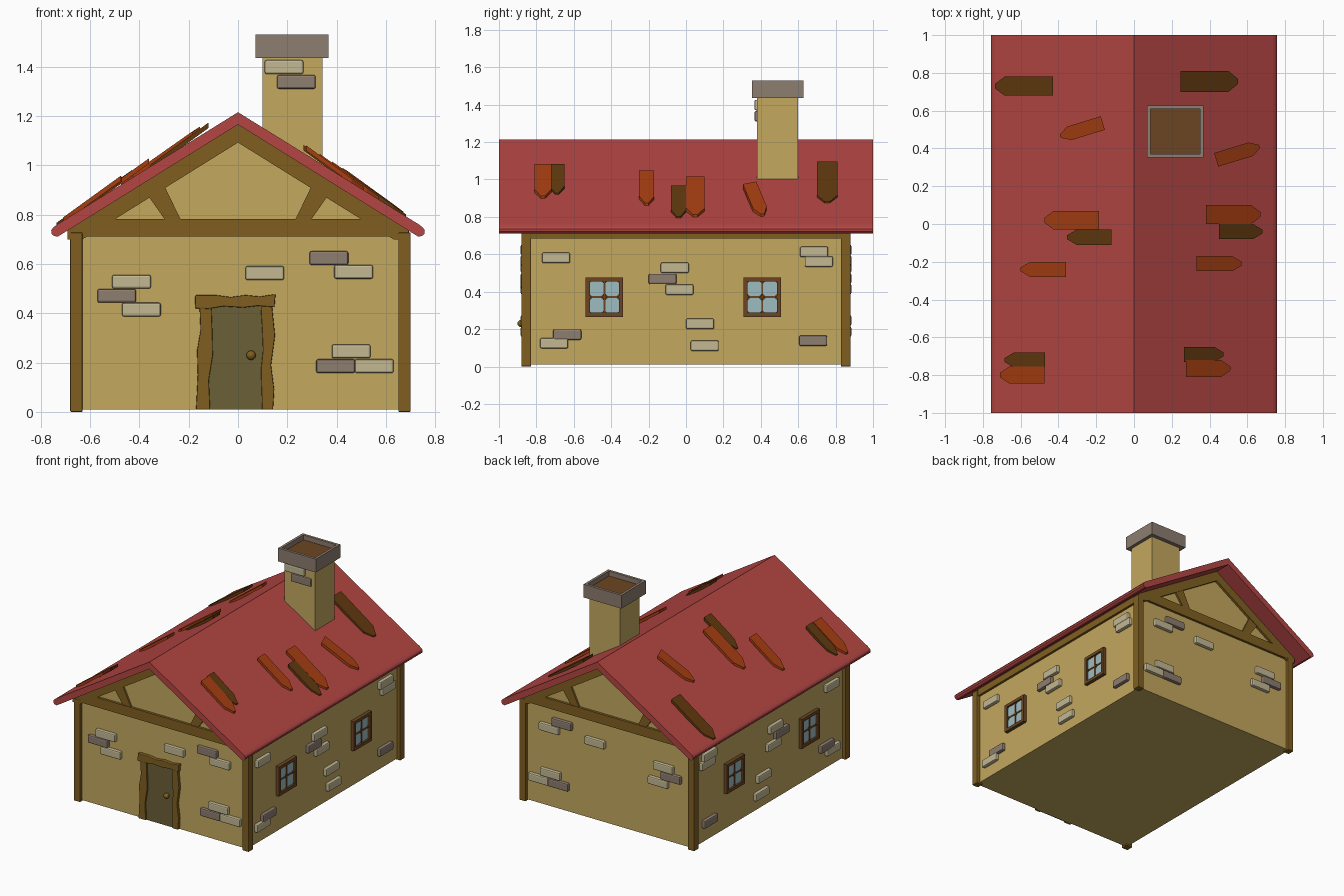
import bpy, bmesh, math
from mathutils import Vector

if "Cube" in bpy.data.objects:
    bpy.data.objects.remove(bpy.data.objects["Cube"])


def material(name, hex_code):
    m = bpy.data.materials.new(name)
    srgb = [int(hex_code[i:i + 2], 16) / 255 for i in (0, 2, 4)]
    m.diffuse_color = [((c + 0.055) / 1.055) ** 2.4 if c > 0.04 else c / 12.92 for c in srgb] + [1]
    m.use_nodes = True
    m.node_tree.nodes["Principled BSDF"].inputs["Base Color"].default_value = m.diffuse_color
    return m


WALL = material("plaster", "C4A85E")
ROOF = material("roof red", "B34643")
WOOD = material("timber", "805F20")
FRAME = material("window brown", "6C4522")
DARK_TILE = material("dark shingle", "60390E")
ORANGE_TILE = material("orange shingle", "A63E11")
LIGHT = material("pale brick", "C3B894")
GREY = material("grey brick", "8D7D70")
GLASS = material("glass", "9DBCC1")
DOOR = material("door olive", "6B6038")
CX = 0.01          # the walls sit slightly right of the roof


def finish(name, bm, mat, bevel=0.0, segments=2):
    bmesh.ops.recalc_face_normals(bm, faces=bm.faces)
    me = bpy.data.meshes.new(name)
    bm.to_mesh(me)
    bm.free()
    ob = bpy.data.objects.new(name, me)
    bpy.context.collection.objects.link(ob)
    me.materials.append(mat)
    if bevel:
        mod = ob.modifiers.new("bevel", 'BEVEL')
        mod.width, mod.segments = bevel, segments
    return ob


def loft(name, lower, upper, mat, bevel=0.0):
    """Solid between two matching outlines."""
    bm = bmesh.new()
    a = [bm.verts.new(p) for p in lower]
    b = [bm.verts.new(p) for p in upper]
    n = len(a)
    bm.faces.new(a)
    bm.faces.new(b[::-1])
    for i in range(n):
        bm.faces.new((a[i], b[i], b[(i + 1) % n], a[(i + 1) % n]))
    return finish(name, bm, mat, bevel)


def prism(name, pts, axis, lo, hi, mat, bevel=0.0):
    """Extrude an outline along x (pts are y,z) or y (pts are x,z)."""
    place = (lambda p, d: (d, p[0], p[1])) if axis == 'x' else (lambda p, d: (p[0], d, p[1]))
    return loft(name, [place(p, lo) for p in pts], [place(p, hi) for p in pts], mat, bevel)


def rect(a0, a1, z0, z1):
    return [(a0, z0), (a1, z0), (a1, z1), (a0, z1)]


def box(name, x0, x1, y0, y1, z0, z1, mat, bevel=0.0):
    return prism(name, rect(x0, x1, z0, z1), 'y', y0, y1, mat, bevel)


# ---- walls with gables
prism("walls", [(CX - 0.665, 0.01), (CX + 0.665, 0.01), (CX + 0.665, 0.735),
                (0, 1.15), (CX - 0.665, 0.735)], 'y', -0.86, 0.86, WALL)

# ---- roof: one profile with rounded eaves
half = [(0, 1.215), (0.735, 0.759), (0.75, 0.747), (0.757, 0.735), (0.755, 0.722),
        (0.745, 0.713), (0.73, 0.711), (0, 1.165)]
prism("roof", half + [(-x, z) for x, z in half[-2:0:-1]], 'y', -1, 1, ROOF)

# ---- corner posts and eave beams
for s in (-1, 1):
    xs = sorted((CX + s * 0.64, CX + s * 0.69))
    for t in (-1, 1):
        ys = sorted((t * 0.828, t * 0.88))
        box("corner_post", *xs, *ys, 0, 0.728, WOOD, 0.005)
    xs = sorted((CX + s * 0.65, CX + s * 0.682))
    box("eave_beam", *xs, -0.83, 0.83, 0.685, 0.735, WOOD)

# ---- gable timbers, front and back
for t in (-1, 1):
    ys = sorted((t * 0.85, t * 0.877))
    box("gable_beam", CX - 0.66, CX + 0.66, *ys, 0.712, 0.782, WOOD)
    for s in (-1, 1):
        rafter = [(0, 1.166), (s * 0.69, 0.737), (s * 0.69, 0.70), (s * 0.63, 0.70), (0, 1.092)]
        prism("rafter", rafter, 'y', *ys, WOOD)
        strut = [(s * 0.23, 0.775), (s * 0.293, 0.775), (s * 0.37, 0.885), (s * 0.30, 0.92)]
        prism("strut", strut, 'y', *sorted((t * 0.85, t * 0.873)), WOOD)

# ---- bricks: (low corner along wall, low z, material)
BW, BH = 0.157, 0.056
end_bricks = [(-0.51, 0.5, LIGHT), (-0.57, 0.443, GREY), (-0.47, 0.387, LIGHT),
              (0.03, 0.535, LIGHT), (0.29, 0.596, GREY), (0.39, 0.54, LIGHT),
              (0.38, 0.218, LIGHT), (0.317, 0.158, GREY), (0.474, 0.158, LIGHT)]
side_bricks = [(-0.77, 0.553, LIGHT), (-0.78, 0.097, LIGHT), (-0.71, 0.143, GREY),
               (-0.135, 0.5, LIGHT), (-0.2, 0.44, GREY), (-0.11, 0.383, LIGHT),
               (0.0, 0.2, LIGHT), (0.025, 0.083, LIGHT), (0.61, 0.585, LIGHT),
               (0.635, 0.533, LIGHT), (0.605, 0.11, GREY)]
for t in (-1, 1):
    for a, z, m in end_bricks:
        box("wall_brick", a, a + BW, *sorted((t * 0.85, t * 0.884)), z, z + BH, m, 0.008)
    for a, z, m in side_bricks:
        xs = sorted((CX + t * 0.655, CX + t * 0.69))
        box("wall_brick", *xs, a, a + 0.15, z, z + BH, m, 0.008)

# ---- windows: backing, raised border and cross bars, four chamfered panes
for s in (-1, 1):
    def out(lo, hi):
        return sorted((CX + s * lo, CX + s * hi))
    for cy in (-0.436, 0.408):
        y0, y1, z0, z1 = cy - 0.1, cy + 0.1, 0.266, 0.476
        cz = 0.371
        box("window_back", *out(0.655, 0.672), y0, y1, z0, z1, FRAME)
        for a, b, c, d in ((y0, y0 + 0.022, z0, z1), (y1 - 0.022, y1, z0, z1),
                           (y0, y1, z0, z0 + 0.022), (y0, y1, z1 - 0.022, z1)):
            box("window_border", *out(0.66, 0.69), a, b, c, d, FRAME)
        box("window_bar", *out(0.66, 0.682), cy - 0.005, cy + 0.005, z0, z1, FRAME)
        box("window_bar", *out(0.66, 0.682), y0, y1, cz - 0.005, cz + 0.005, FRAME)
        for i in (-1, 1):
            for j in (-1, 1):
                py, pz, w, h, c = cy + i * 0.042, cz + j * 0.046, 0.037, 0.041, 0.013
                pane = [(py - w, pz - h + c), (py - w + c, pz - h), (py + w - c, pz - h),
                        (py + w, pz - h + c), (py + w, pz + h - c), (py + w - c, pz + h),
                        (py - w + c, pz + h), (py - w, pz + h - c)]
                prism("window_pane", pane, 'x', *out(0.671, 0.677), GLASS)

# ---- door with crooked frame and knob
box("door", -0.125, 0.11, -0.868, -0.85, 0.01, 0.44, DOOR)
left = [(-0.17, 0.01), (-0.163, 0.15), (-0.166, 0.25), (-0.152, 0.33), (-0.156, 0.43),
        (-0.108, 0.43), (-0.104, 0.33), (-0.102, 0.23), (-0.118, 0.13), (-0.113, 0.01)]
right = [(0.142, 0.01), (0.147, 0.09), (0.134, 0.19), (0.15, 0.31), (0.138, 0.43),
         (0.092, 0.43), (0.098, 0.33), (0.101, 0.25), (0.093, 0.17), (0.098, 0.01)]
lintel = [(-0.175, 0.42), (-0.173, 0.474), (-0.09, 0.474), (-0.03, 0.466), (0.03, 0.474),
          (0.09, 0.468), (0.152, 0.478), (0.148, 0.425), (0.08, 0.43), (0.02, 0.423),
          (-0.06, 0.428), (-0.12, 0.418)]
for name, pts, front in (("door_jamb", left, -0.88), ("door_jamb", right, -0.88),
                         ("door_lintel", lintel, -0.884)):
    prism(name, pts, 'y', front, -0.85, WOOD, 0.004)
bm = bmesh.new()
bmesh.ops.create_uvsphere(bm, u_segments=16, v_segments=10, radius=0.019)
bmesh.ops.translate(bm, verts=bm.verts, vec=Vector((0.053, -0.882, 0.23)))
for f in bm.faces:
    f.smooth = True
finish("door_knob", bm, WOOD)

# ---- chimney: shaft, hollow cap, two bricks
box("chimney_shaft", 0.10, 0.343, 0.38, 0.60, 0.95, 1.45, WALL)
cap = box("chimney_cap", 0.07, 0.367, 0.352, 0.628, 1.435, 1.53, GREY)
cap.data.materials.append(FRAME)
bm = bmesh.new()
bm.from_mesh(cap.data)
top = max(bm.faces, key=lambda f: f.calc_center_median().z)
bmesh.ops.inset_region(bm, faces=[top], thickness=0.026)
bottom = bmesh.ops.extrude_face_region(bm, geom=[top])
floor = [g for g in bottom["geom"] if isinstance(g, bmesh.types.BMFace)]
bmesh.ops.delete(bm, geom=[top], context='FACES_ONLY') if top.is_valid else None
for v in floor[0].verts:
    v.co.z -= 0.035
floor[0].material_index = 1
bmesh.ops.recalc_face_normals(bm, faces=bm.faces)
bm.to_mesh(cap.data)
bm.free()
box("chimney_brick", 0.108, 0.265, 0.366, 0.39, 1.37, 1.426, LIGHT, 0.008)
box("chimney_brick", 0.158, 0.315, 0.366, 0.39, 1.31, 1.366, GREY, 0.008)

# ---- loose shingles: (side, upper |x|, tip |x|, centre y, width, turn toward +y, material)
shingles = [(1, 0.245, 0.55, 0.755, 0.11, 0, DARK_TILE), (1, 0.43, 0.67, 0.375, 0.075, 17, ORANGE_TILE),
            (1, 0.38, 0.67, 0.05, 0.10, 0, ORANGE_TILE), (1, 0.45, 0.68, -0.04, 0.08, 0, DARK_TILE),
            (1, 0.33, 0.57, -0.21, 0.08, 0, ORANGE_TILE), (1, 0.265, 0.475, -0.69, 0.08, 0, DARK_TILE),
            (1, 0.275, 0.51, -0.765, 0.09, 0, ORANGE_TILE), (-1, 0.43, 0.735, 0.73, 0.10, 0, DARK_TILE),
            (-1, 0.16, 0.395, 0.50, 0.075, -17, ORANGE_TILE), (-1, 0.185, 0.475, 0.02, 0.10, 0, ORANGE_TILE),
            (-1, 0.12, 0.355, -0.07, 0.08, 0, DARK_TILE), (-1, 0.36, 0.60, -0.24, 0.08, 0, ORANGE_TILE),
            (-1, 0.47, 0.685, -0.72, 0.08, 0, DARK_TILE), (-1, 0.475, 0.71, -0.80, 0.09, 0, ORANGE_TILE)]
for s, u0, u1, cy, w, turn, m in shingles:
    mid, n, h = (u0 + u1) / 2, (u1 - u0) / 2, w / 2
    outline = [(-n, -h), (n - 0.05, -h), (n, -h * 0.25), (n, h * 0.25), (n - 0.05, h), (-n, h)]
    c, d = math.cos(math.radians(turn)), math.sin(math.radians(turn))
    extra = 0.005 if m == ORANGE_TILE else 0
    lower, upper = [], []
    for a, b in outline:
        x, y = mid + a * c - b * d, cy + a * d + b * c
        z = 1.215 - 0.62 * x + extra + 0.02 - 0.012 * a / n      # upper end lifts off the roof
        lower.append((s * x, y, z - 0.022))
        upper.append((s * x, y, z))
    loft("roof_shingle", lower, upper, m)
